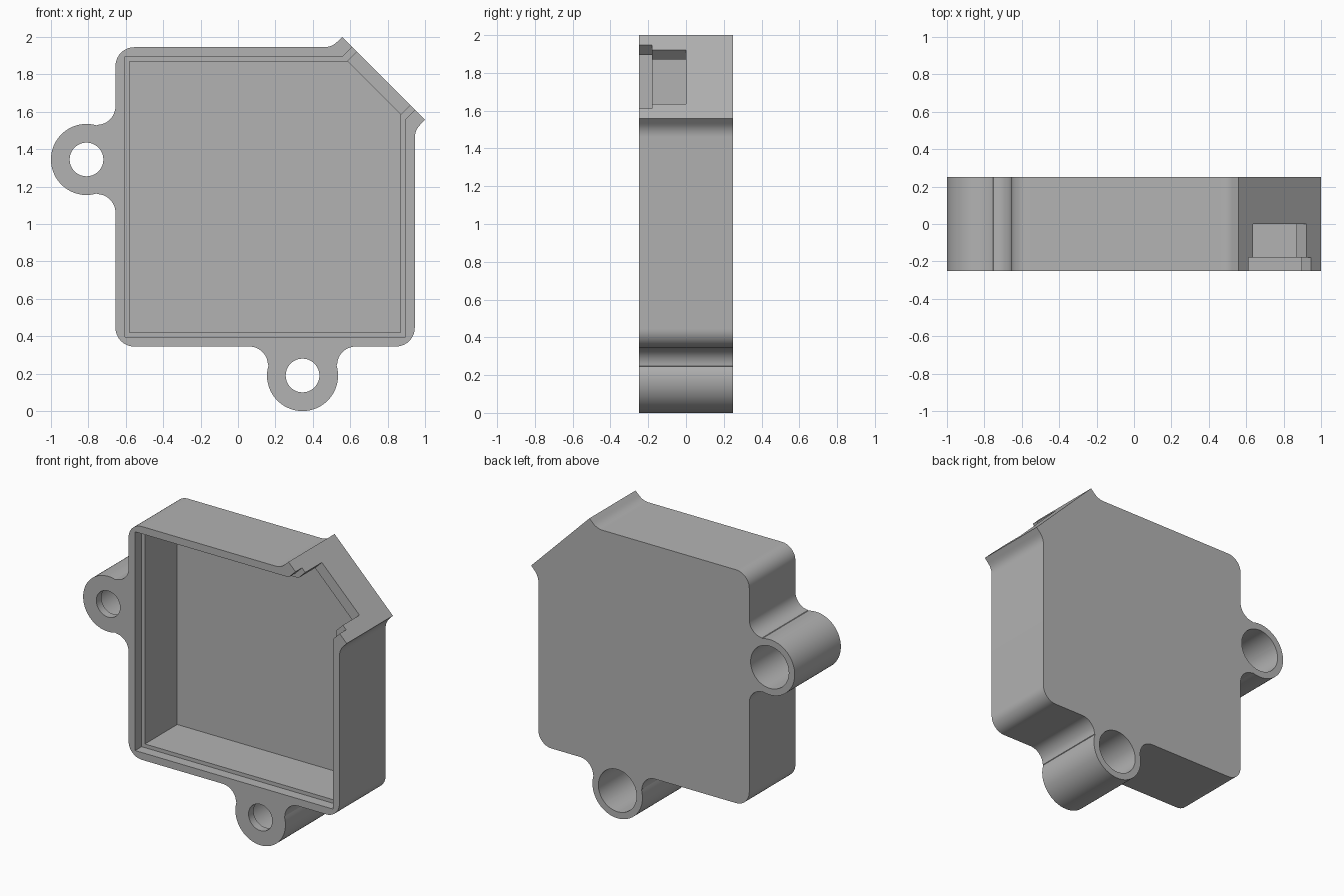
import bpy, bmesh
from math import radians, cos, sin

cube = bpy.data.objects.get("Cube")
if cube:
    bpy.data.objects.remove(cube, do_unlink=True)

FRONT, BACK = -0.25, 0.25

grey = bpy.data.materials.new("plain_grey")
grey.use_nodes = True
colour = (0.45, 0.45, 0.45, 1)
grey.diffuse_color = colour
grey.node_tree.nodes["Principled BSDF"].inputs["Base Color"].default_value = colour


def arc(cx, cz, r, start, end, steps=10):
    angles = [radians(start + (end - start) * i / steps) for i in range(steps + 1)]
    return [(cx + r * cos(a), cz + r * sin(a)) for a in angles]


def flip(points):
    """Mirror across the diagonal of the housing."""
    return [(z - 1, x + 1) for x, z in reversed(points)]


def prism(name, points, y0, y1):
    bm = bmesh.new()
    face = bm.faces.new([bm.verts.new((x, y0, z)) for x, z in points])
    extruded = bmesh.ops.extrude_face_region(bm, geom=[face])["geom"]
    moved = [v for v in extruded if isinstance(v, bmesh.types.BMVert)]
    bmesh.ops.translate(bm, verts=moved, vec=(0, y1 - y0, 0))
    bmesh.ops.recalc_face_normals(bm, faces=bm.faces)
    mesh = bpy.data.meshes.new(name)
    bm.to_mesh(mesh)
    bm.free()
    mesh.materials.append(grey)
    obj = bpy.data.objects.new(name, mesh)
    bpy.context.collection.objects.link(obj)
    return obj


# Housing outline: one half with its screw boss, then the mirrored half
half = [(0.558, 2.0)]
half += arc(0.46, 2.045, 0.1, -45, -90, 6)
half += arc(-0.555, 1.845, 0.1, 90, 180)
half += arc(-0.755, 1.63, 0.1, 0, -88)
half += arc(-0.81, 1.345, 0.19, 73, 287, 36)
half += arc(-0.755, 1.06, 0.1, 88, 0)
half += arc(-0.555, 0.445, 0.1, 180, 225, 5)
housing = prism("housing", half + flip(half)[1:], FRONT, BACK)

cutters = []


# Stepped cavity and the matching stepped slot through the slanted wall
def pocket(name, inset, cavity_back, slot_back):
    low_x, high_x = -0.655 + inset, 0.945 - inset
    low_z, high_z = low_x + 1, high_x + 1
    corner_x = 2.455 - high_z
    cavity = [(low_x, low_z), (high_x, low_z), (high_x, corner_x + 1),
              (corner_x, high_z), (low_x, high_z)]
    cutters.append(prism(name + "_cavity_cutter", cavity, FRONT - 0.1, cavity_back))
    slot = [(corner_x + d, high_z + d) for d in (-0.04, 0.3)]
    cutters.append(prism(name + "_slot_cutter", slot + flip(slot), FRONT - 0.1, slot_back))


pocket("rim", 0.05, -0.18, -0.18)
pocket("inner", 0.075, 0.17, 0.0)

# Screw holes, counterbored from the back
for cx, cz in [(-0.81, 1.345), (0.345, 0.19)]:
    cutters.append(prism("screw_hole_cutter", arc(cx, cz, 0.09, 0, 354, 59), FRONT - 0.1, BACK + 0.1))
    cutters.append(prism("counterbore_cutter", arc(cx, cz, 0.145, 0, 354, 59), FRONT + 0.055, BACK + 0.1))

bpy.ops.object.select_all(action="DESELECT")
bpy.context.view_layer.objects.active = housing
housing.select_set(True)
for cutter in cutters:
    cutter.hide_render = True
    cut = housing.modifiers.new(cutter.name, "BOOLEAN")
    cut.operation = "DIFFERENCE"
    cut.solver = "EXACT"
    cut.object = cutter
    bpy.ops.object.modifier_apply(modifier=cut.name)
for cutter in cutters:
    bpy.data.objects.remove(cutter, do_unlink=True)

bpy.ops.object.shade_smooth_by_angle(angle=radians(30))
